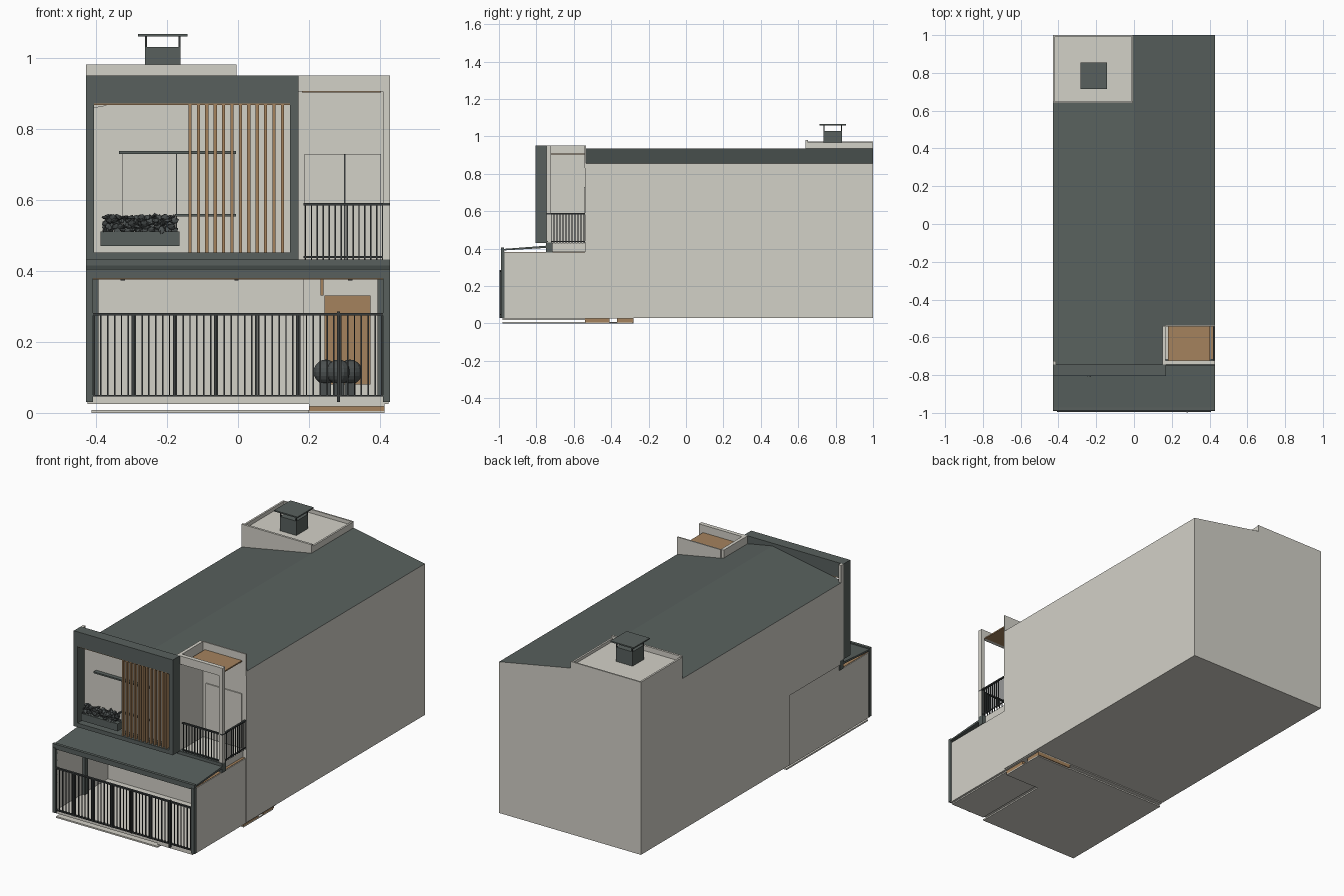
import bpy, bmesh, math, random
from mathutils import Vector, Matrix

old = bpy.data.objects.get("Cube")
if old:
    bpy.data.objects.remove(old, do_unlink=True)
random.seed(4)


def material(name, r, g, b):
    m = bpy.data.materials.new(name)
    m.use_nodes = True
    m.diffuse_color = (r, g, b, 1)
    m.node_tree.nodes["Principled BSDF"].inputs["Base Color"].default_value = (r, g, b, 1)
    return m


WALL = material("warm_grey_render", .65, .635, .575)
DARK = material("slate_grey", .098, .118, .111)
WOOD = material("timber", .375, .225, .11)
RAIL = material("black_metal", .04, .046, .046)
LEAF = material("dark_foliage", .07, .08, .08)


def finish(name, bm, *mats):
    bmesh.ops.recalc_face_normals(bm, faces=bm.faces)
    mesh = bpy.data.meshes.new(name)
    bm.to_mesh(mesh)
    bm.free()
    for m in mats:
        mesh.materials.append(m)
    ob = bpy.data.objects.new(name, mesh)
    bpy.context.collection.objects.link(ob)
    return ob


def add_box(bm, x0, x1, y0, y1, z0, z1):
    size = Matrix.Diagonal((x1 - x0, y1 - y0, z1 - z0, 1))
    mid = Matrix.Translation(((x0 + x1) / 2, (y0 + y1) / 2, (z0 + z1) / 2))
    bmesh.ops.create_cube(bm, size=1, matrix=mid @ size)


def boxes(name, mat, *dims):
    bm = bmesh.new()
    for d in dims:
        add_box(bm, *d)
    return finish(name, bm, mat)


def prism(name, points, vec, *mats):
    bm = bmesh.new()
    face = bm.faces.new([bm.verts.new(p) for p in points])
    ext = bmesh.ops.extrude_face_region(bm, geom=[face])["geom"]
    bmesh.ops.translate(bm, vec=vec, verts=[v for v in ext if isinstance(v, bmesh.types.BMVert)])
    return finish(name, bm, *mats)


def spaced(a, b, count):
    return [a + (b - a) * i / count for i in range(count + 1)]


W = .428       # half width
EAVE, RIDGE = .855, .935


def roof_z(x):
    return RIDGE - (RIDGE - EAVE) * abs(x) / W


def gabled(name, x0, x1, y0, y1, z0):
    """Light block under a sloping dark roof."""
    pts = [(x0, y0, z0), (x1, y0, z0), (x1, y0, roof_z(x1)), (0, y0, RIDGE), (x0, y0, roof_z(x0))]
    ob = prism(name, pts, (0, y1 - y0, 0), WALL, DARK)
    for p in ob.data.polygons:
        p.material_index = int(p.normal.z > .5)


# Main volumes
gabled("house_body", -W, W, -.28, 1, .03)
gabled("upper_floor", -W, W, -.54, -.28, .41)
gabled("front_bay", -W, .165, -.745, -.54, .41)
boxes("bay_parapet_ends", WALL, (-W, -.412, -.745, -.725, .41, .95), (.15, .168, -.745, -.54, .43, .95))
boxes("ground_room", WALL, (-.42, .185, -.54, -.28, .03, .41))
boxes("terrace_side_walls", WALL, (.408, .424, -.98, -.28, .03, .38),
      (-.424, -.408, -.98, -.28, .03, .38), (-.424, -.408, -.74, -.28, .38, .41),
      (.408, W, -.54, -.28, .03, .41))

# Terrace floor, ground slabs and entry step
boxes("terrace_floor", WALL, (-.424, .424, -.98, -.28, .025, .046))
boxes("ground_slab", WALL, (-.412, .2, -.98, -.28, 0, .008), (.2, .412, -.54, -.285, 0, .006))
boxes("entry_step", WOOD, (.2, .412, -.54, -.41, .006, .026), (.2, .412, -.37, -.28, .006, .026))
boxes("entry_slab", WALL, (.2, .412, -.98, -.54, .018, .026))

# Terrace roof, fascia, ceiling and posts
prism("terrace_roof", [(-W, -.98, .39), (-W, -.98, .398), (-W, -.74, .416), (-W, -.74, .404)],
      (2 * W, 0, 0), DARK)
boxes("terrace_fascia", DARK, (-W, W, -.988, -.972, .378, .405))
boxes("terrace_ceiling", WOOD, (-.42, .42, -.97, -.54, .375, .382), (.232, .24, -.55, -.54, .33, .376))
boxes("terrace_posts", DARK, *[d for s in (-1, 1) for d in (
    (min(s * .408, s * W), max(s * .408, s * W), -.99, -.97, .03, .385),
    (min(s * .392, s * .408), max(s * .392, s * .408), -.76, -.735, .046, .38))])
boxes("floor_beam", DARK, (-W, W, -.748, -.715, .38, .432))
boxes("ceiling_lights", RAIL, *[(x, x + .012, -.92, -.908, .372, .375) for x in (-.33, -.01, .31)])

# Front door
boxes("front_door", WOOD, (.243, .373, -.288, -.28, .08, .33))

# Railings
boxes("terrace_railing", RAIL,
      (-.408, .408, -.994, -.982, .274, .281), (-.408, .408, -.994, -.982, .046, .051),
      (.279, .287, -.998, -.982, .03, .285),
      *[(x - .002, x + .002, -.99, -.986, .05, .277) for x in spaced(-.405, .405, 42)],
      *[(x - .004, x + .004, -.996, -.982, .046, .281) for x in spaced(-.295, .167, 4)])
boxes("balcony_railing", RAIL,
      (.185, W, -.745, -.735, .583, .59), (.418, W, -.745, -.54, .583, .59),
      (.185, W, -.742, -.738, .436, .441), (.421, .425, -.74, -.54, .436, .441),
      *[(x - .002, x + .002, -.742, -.738, .43, .585) for x in spaced(.19, .424, 14)],
      *[(.421, .425, y - .002, y + .002, .43, .585) for y in spaced(-.738, -.545, 12)])

# Balcony floor, pergola and glazed door
boxes("balcony_floor", WALL, (.165, .408, -.715, -.54, .384, .43))
boxes("pergola_frame", WALL, (.165, W, -.745, -.722, .905, .95), (.408, W, -.745, -.722, .43, .905),
      (.165, W, -.542, -.535, .83, .95))
boxes("pergola_deck", WOOD, (.18, .403, -.722, -.542, .902, .909))
boxes("balcony_door_panels", WALL, (.187, .298, -.546, -.54, .432, .728), (.302, .402, -.546, -.54, .432, .728))
boxes("balcony_door_joint", RAIL, (.298, .302, -.545, -.54, .432, .728))

# Projecting picture frame on the bay
boxes("bay_frame", DARK, (-W, .17, -.805, -.745, .87, .95), (-W, .17, -.805, -.745, .43, .452),
      (-W, -.405, -.805, -.745, .452, .87), (.147, .17, -.805, -.745, .452, .87))
boxes("frame_soffit", WOOD, (-.405, .147, -.803, -.745, .866, .87))
boxes("timber_screen", WOOD, *[(x - .0045, x + .0045, -.8, -.782, .452, .867) for x in spaced(-.135, .125, 11)])

# Bay window
boxes("bay_window_panels", WALL, (-.325, -.175, -.75, -.745, .47, .728), (-.171, -.008, -.75, -.745, .56, .728))
boxes("bay_window_mullion", RAIL, (-.175, -.171, -.753, -.745, .47, .73))
boxes("bay_window_hood", DARK, (-.335, -.006, -.768, -.745, .729, .737), (-.177, -.006, -.76, -.745, .552, .559))

# Planter with foliage
boxes("planter_box", DARK, (-.387, -.165, -.802, -.752, .47, .51))
bm = bmesh.new()
for x in spaced(-.372, -.185, 22):
    for z in spaced(.515, .55, 4):
        spot = Vector((x + random.uniform(-.006, .006), random.uniform(-.798, -.762), z))
        turn = Matrix.Rotation(random.uniform(0, math.pi), 4, Vector((random.random(), random.random(), 1)))
        bmesh.ops.create_icosphere(bm, subdivisions=1, radius=.014,
                                   matrix=Matrix.Translation(spot) @ turn @ Matrix.Diagonal((1, .35, .7, 1)))
finish("planter_leaves", bm, LEAF)

# Round shrubs by the door
bm = bmesh.new()
for x, y in ((.247, -.36), (.283, -.38), (.315, -.36)):
    bmesh.ops.create_uvsphere(bm, u_segments=14, v_segments=10, radius=.035,
                              matrix=Matrix.Translation((x, y, .115)))
    add_box(bm, x - .015, x + .015, y - .015, y + .015, .046, .085)
finish("round_shrubs", bm, LEAF)

# Rear roof deck with thin upstands
boxes("roof_deck", WALL, (-W, -.004, .64, 1, .84, .952))
boxes("deck_upstands", WALL, (-W, -.004, .64, .652, .84, .98), (-W, -.418, .64, 1, .84, .972),
      (-W, -.004, .992, 1, .84, .972), (-.014, -.004, .64, 1, .84, .968))

# Chimney with raised cap
boxes("chimney_stack", DARK, (-.262, -.162, .735, .835, .95, 1.03))
boxes("chimney_posts", RAIL, *[(x, x + .006, y, y + .006, 1.03, 1.06)
                               for x in (-.262, -.168) for y in (.735, .829)])
boxes("chimney_cap", DARK, (-.282, -.142, .715, .855, 1.059, 1.066))
